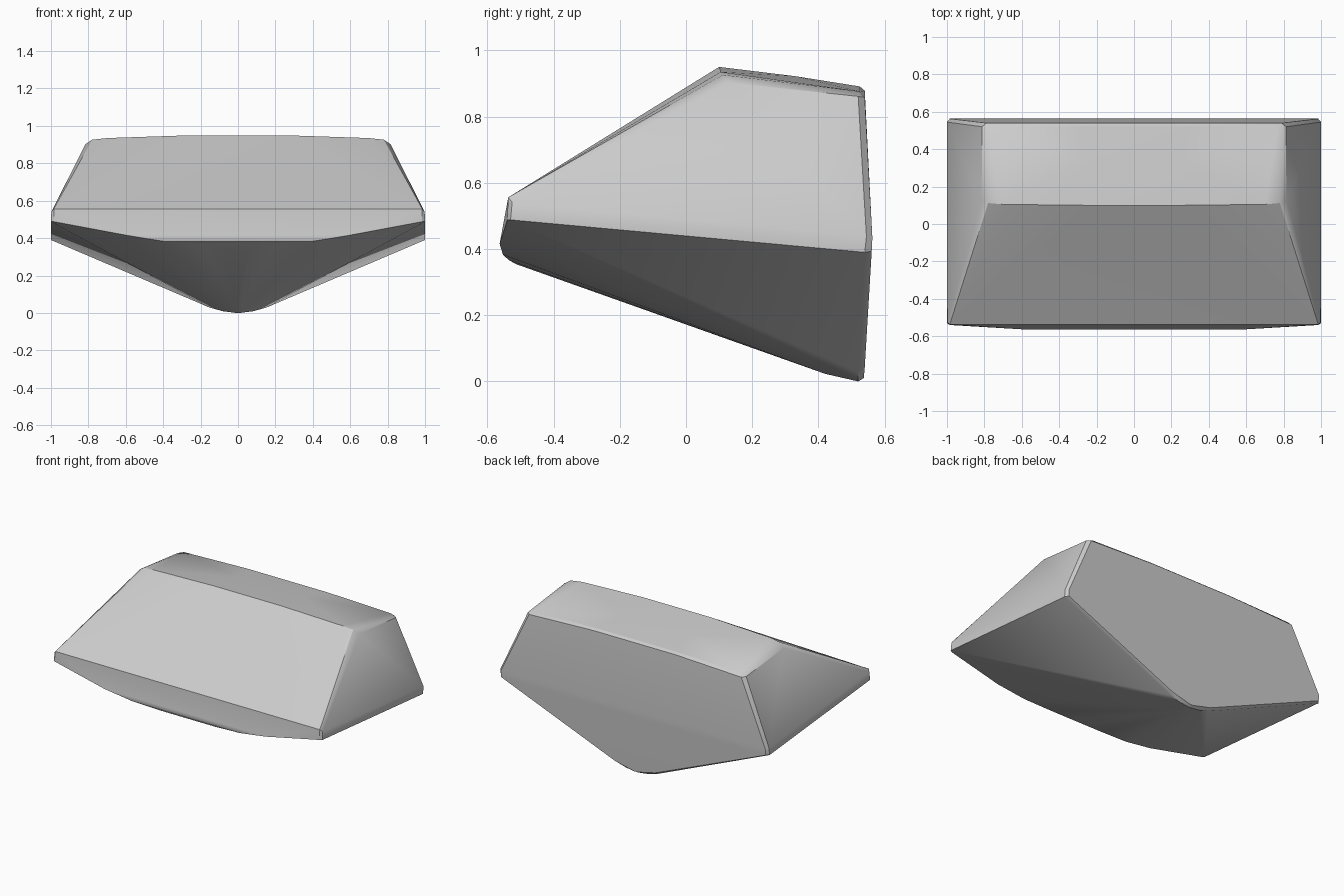
import bpy, bmesh

# Right-half corner points grouped by region; the left half is mirrored
roof = [(0.25, 0.10, 0.952), (0.70, 0.105, 0.937), (0.78, 0.112, 0.928), (0.815, 0.125, 0.905),
        (0.25, 0.33, 0.924), (0.70, 0.40, 0.897),
        (0.30, 0.525, 0.893), (0.30, 0.54, 0.88), (0.77, 0.525, 0.878),
        (0.812, 0.52, 0.863), (0.79, 0.54, 0.86)]
sides = [(0.985, -0.537, 0.558), (0.998, -0.525, 0.543), (1.0, -0.53, 0.49),
         (0.985, -0.54, 0.49), (1.0, 0.545, 0.44), (1.0, 0.54, 0.392),
         (0.985, 0.563, 0.435), (0.985, 0.561, 0.395), (0.97, 0.53, 0.383)]
nose = [(0.60, -0.563, 0.418), (0.40, -0.553, 0.385), (0.20, -0.535, 0.368),
        (0.06, -0.51, 0.355)]
keel = [(0.01, 0.42, 0.025), (0.01, 0.52, 0.002), (0.01, 0.537, 0.012),
        (0.08, 0.52, 0.011), (0.15, 0.52, 0.03), (0.15, 0.54, 0.045)]

# Faceted body: hull wrapped around the mirrored corners
bm = bmesh.new()
for x, y, z in roof + sides + nose + keel:
    for s in (-1, 1):
        bm.verts.new((s * x, y, z))
res = bmesh.ops.convex_hull(bm, input=bm.verts[:])
loose = [v for v in bm.verts if not v.link_faces]
bmesh.ops.delete(bm, geom=loose, context='VERTS')
bmesh.ops.recalc_face_normals(bm, faces=bm.faces[:])

# Rest on the ground and fit the two-unit width
low = min(v.co.z for v in bm.verts)
for v in bm.verts:
    v.co.z -= low

mesh = bpy.data.meshes.new("faceted_body")
bm.to_mesh(mesh)
bm.free()
body = bpy.data.objects.new("faceted_body", mesh)
bpy.context.collection.objects.link(body)

# Soft shading across the gentle facets only
bpy.context.view_layer.objects.active = body
body.select_set(True)
bpy.ops.object.shade_smooth_by_angle(angle=0.5)
